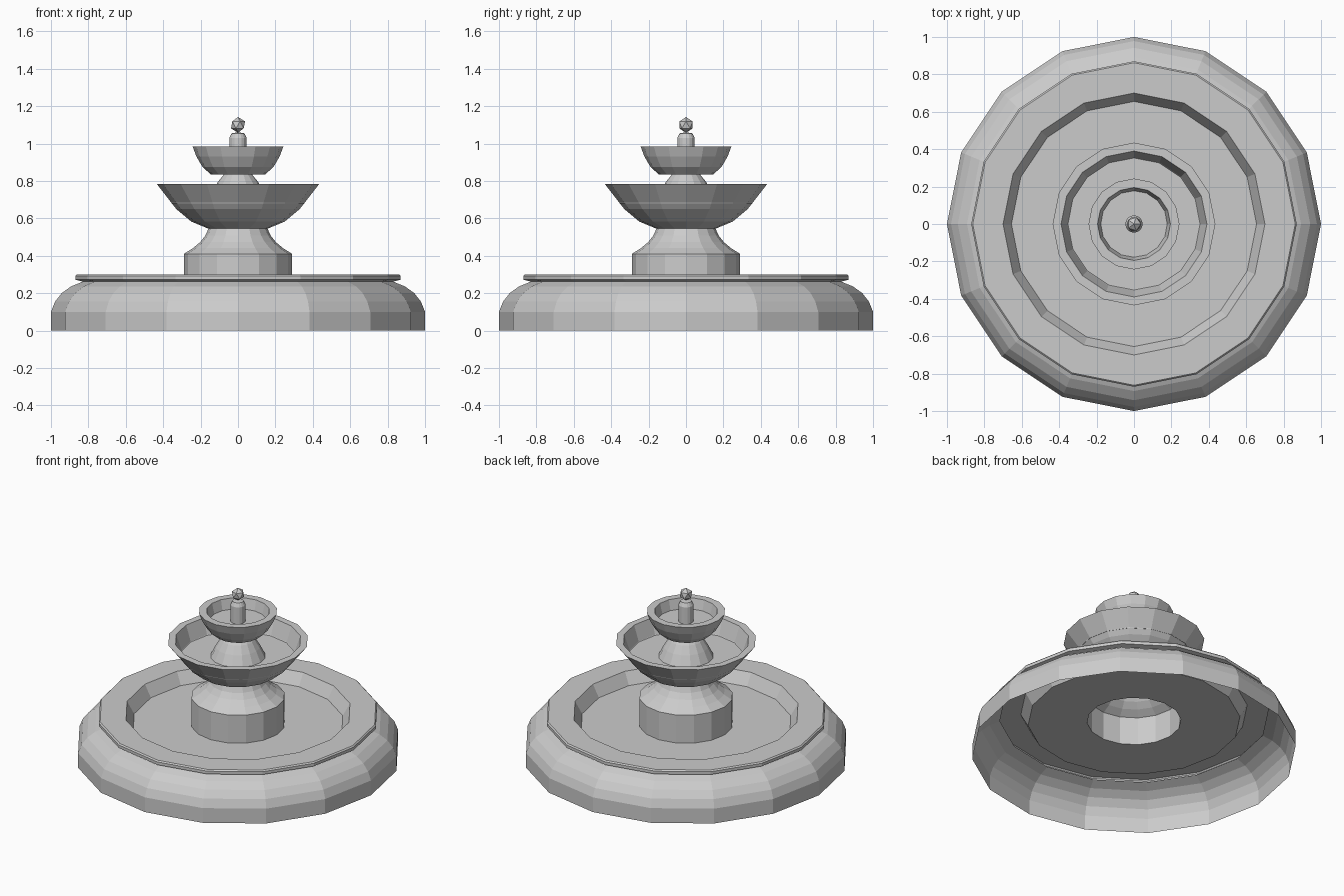
import bpy
import math
from mathutils import Vector

if "Cube" in bpy.data.objects:
    bpy.data.objects.remove(bpy.data.objects["Cube"])

SIDES = 16

stone = bpy.data.materials.new("grey_stone")
stone.use_nodes = True
colour = (0.6, 0.6, 0.6, 1)
stone.diffuse_color = colour
stone.node_tree.nodes["Principled BSDF"].inputs["Base Color"].default_value = colour


def lathe(name, profile, sides=SIDES):
    """Turn a (radius, height) profile around z into an open shell."""
    verts, faces = [], []
    for r, z in profile:
        for i in range(sides):
            a = math.tau * i / sides
            verts.append((r * math.cos(a), r * math.sin(a), z))
    for k in range(len(profile) - 1):
        for i in range(sides):
            j = (i + 1) % sides
            low, high = k * sides, (k + 1) * sides
            faces.append((low + i, low + j, high + j, high + i))
    mesh = bpy.data.meshes.new(name)
    mesh.from_pydata(verts, [], faces)
    mesh.materials.append(stone)
    obj = bpy.data.objects.new(name, mesh)
    bpy.context.collection.objects.link(obj)
    return obj


def curve(start, control, end, steps):
    """Points along a quadratic curve between two profile points."""
    a, b, c = Vector(start), Vector(control), Vector(end)
    return [tuple(a.lerp(b, i / steps).lerp(b.lerp(c, i / steps), i / steps))
            for i in range(steps + 1)]


# Ground basin: plinth, rounded wall, lipped rim, inner wall and floor
lathe("basin", [(1, 0)] + curve((1, 0.1), (0.97, 0.22), (0.83, 0.262), 4)
      + [(0.87, 0.272), (0.87, 0.292), (0.862, 0.3), (0.70, 0.3),
         (0.655, 0.22), (0.29, 0.22)])

# Hollow pedestal with a flared neck
lathe("pedestal", [(0.29, 0.22)] + curve((0.29, 0.41), (0.18, 0.47), (0.158, 0.545), 4))

# Middle bowl: rounded underside, flat rim, sunken floor
lathe("middle_bowl", [(0.158, 0.545), (0.25, 0.583), (0.33, 0.65), (0.435, 0.785),
                      (0.39, 0.785), (0.355, 0.68), (0.17, 0.68)])

# Neck between the bowls
lathe("upper_neck", curve((0.17, 0.68), (0.12, 0.79), (0.075, 0.835), 3))

# Top bowl
lathe("top_bowl", [(0.075, 0.835), (0.145, 0.835), (0.19, 0.875), (0.222, 0.93),
                   (0.243, 0.985), (0.195, 0.985), (0.178, 0.917), (0.046, 0.917)])

# Spout stem and its faceted ball
lathe("spout_stem", [(0.046, 0.917), (0.046, 1.03), (0.034, 1.055), (0.001, 1.06)])
bpy.ops.mesh.primitive_ico_sphere_add(subdivisions=1, radius=0.042, location=(0, 0, 1.1))
ball = bpy.context.object
ball.name = "finial_ball"
ball.data.materials.append(stone)
